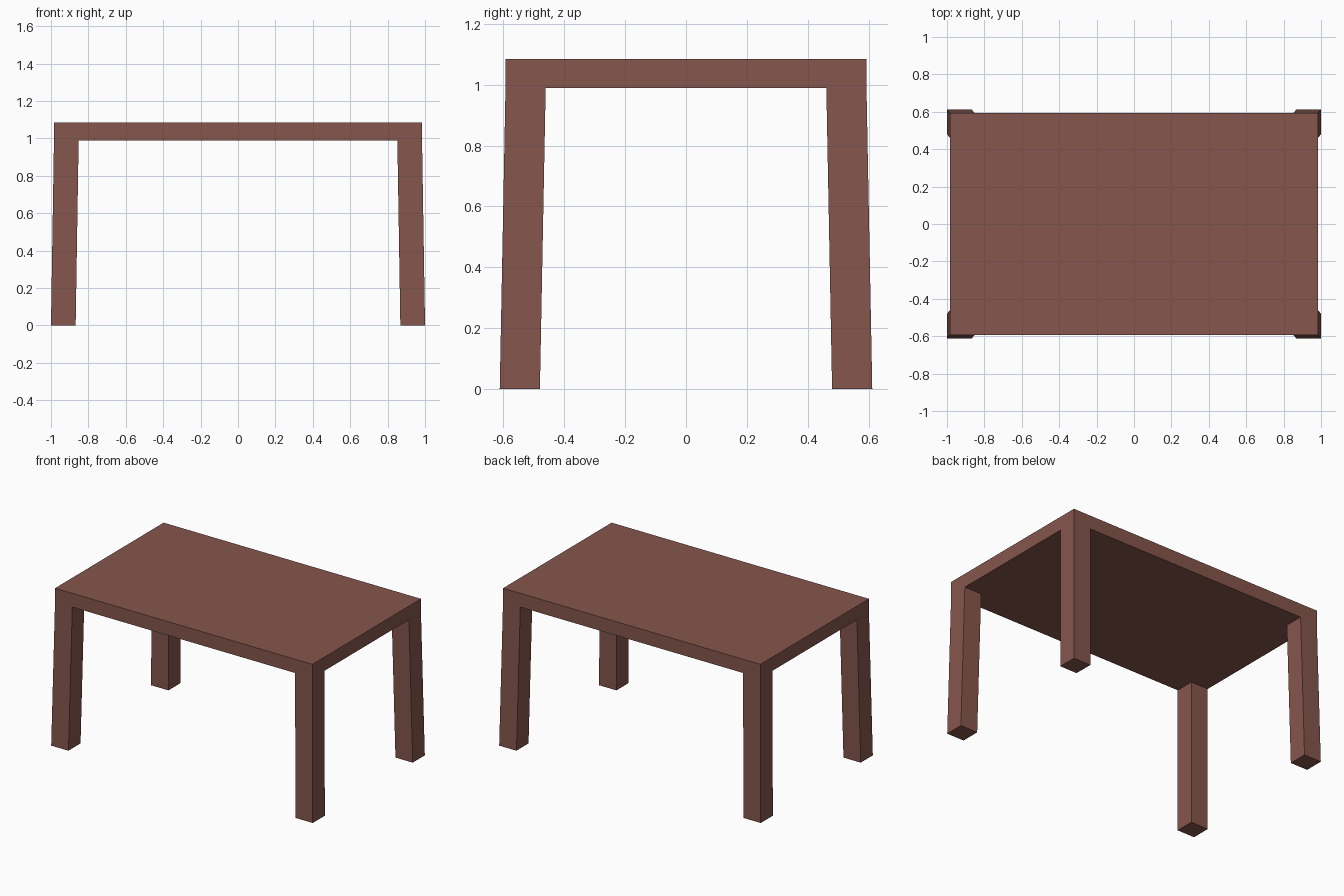
import bpy, bmesh

if "Cube" in bpy.data.objects:
    bpy.data.objects.remove(bpy.data.objects["Cube"])

brown = bpy.data.materials.new("brown wood")
brown.diffuse_color = (0.235, 0.093, 0.074, 1)
brown.use_nodes = True
brown.node_tree.nodes["Principled BSDF"].inputs["Base Color"].default_value = brown.diffuse_color

TOP_X, TOP_Y = 0.984, 0.593      # half size of the table top
UNDER, TOP_Z = 0.99, 1.085       # underside and upper surface
LEG = 0.132                      # leg thickness
SPLAY_X, SPLAY_Y = 0.016, 0.019  # outward lean of the feet


def make_box(name, lo, hi, lean=(0, 0)):
    """Box between two corners, its bottom vertices shifted by lean."""
    bm = bmesh.new()
    bmesh.ops.create_cube(bm, size=1)
    for v in bm.verts:
        bottom = v.co.z < 0
        for i in range(3):
            v.co[i] = lo[i] + (v.co[i] + 0.5) * (hi[i] - lo[i])
        if bottom:
            v.co.x += lean[0]
            v.co.y += lean[1]
    mesh = bpy.data.meshes.new(name)
    bm.to_mesh(mesh)
    bm.free()
    mesh.materials.append(brown)
    obj = bpy.data.objects.new(name, mesh)
    bpy.context.collection.objects.link(obj)
    return obj


# Table top slab
make_box("table_top", (-TOP_X, -TOP_Y, UNDER), (TOP_X, TOP_Y, TOP_Z))

# Four splayed legs, flush with the slab corners
for sx, x_name in ((-1, "left"), (1, "right")):
    for sy, y_name in ((-1, "front"), (1, "back")):
        xs = sorted((sx * TOP_X, sx * (TOP_X - LEG)))
        ys = sorted((sy * TOP_Y, sy * (TOP_Y - LEG)))
        make_box(f"{y_name}_{x_name}_leg", (xs[0], ys[0], 0),
                 (xs[1], ys[1], UNDER), (sx * SPLAY_X, sy * SPLAY_Y))
